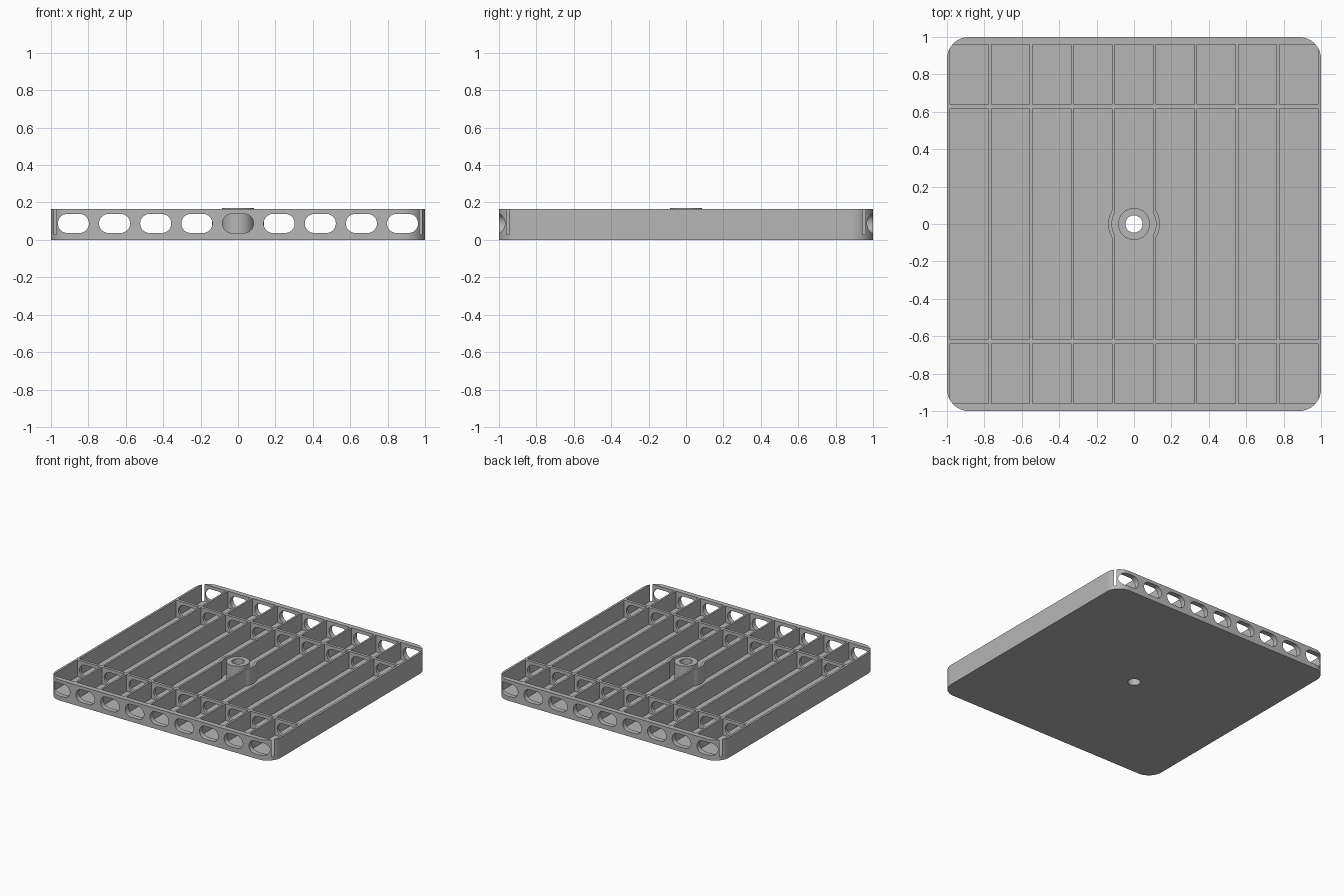
import bpy, bmesh
from math import sin, cos, pi, sqrt, atan2

if "Cube" in bpy.data.objects:
    bpy.data.objects.remove(bpy.data.objects["Cube"], do_unlink=True)

HEIGHT, FLOOR, BOSS_TOP = 0.165, 0.03, 0.171
PITCH, HALF_CELL = 0.22, 0.1025
ROWS = [(-0.96, -0.64), (-0.617, 0.617), (0.64, 0.96)]
COLUMNS = [i * PITCH for i in range(-4, 5)]
BOSS_R, BORE_R, BULGE_IN, BULGE_OUT = 0.085, 0.046, 0.118, 0.138

grey = bpy.data.materials.new("matte grey")
grey.use_nodes = True
colour = (0.47, 0.47, 0.47, 1)
grey.diffuse_color = colour
grey.node_tree.nodes["Principled BSDF"].inputs["Base Color"].default_value = colour


def arc(cx, cy, r, a0, a1, steps):
    return [(cx + r * cos(a0 + (a1 - a0) * i / steps),
             cy + r * sin(a0 + (a1 - a0) * i / steps)) for i in range(steps + 1)]


def circle(r):
    return arc(0, 0, r, 0, 2 * pi, 64)[:-1]


def rounded_rect(hx, hy, r, steps):
    """Counter-clockwise outline with four round corners."""
    points = []
    for k, (sx, sy) in enumerate([(1, 1), (-1, 1), (-1, -1), (1, -1)]):
        points += arc(sx * (hx - r), sy * (hy - r), r, k * pi / 2, (k + 1) * pi / 2, steps)
    return points


def prism(bm, outline, lo, hi, axis="z"):
    """Extrude a flat outline between two levels along z or y."""
    def place(p, level):
        return (p[0], p[1], level) if axis == "z" else (p[0], level, p[1])
    bottom = [bm.verts.new(place(p, lo)) for p in outline]
    top = [bm.verts.new(place(p, hi)) for p in outline]
    bm.faces.new(bottom[::-1])
    bm.faces.new(top)
    for i in range(len(outline)):
        j = (i + 1) % len(outline)
        bm.faces.new((bottom[i], bottom[j], top[j], top[i]))


def make_object(name, bm):
    bmesh.ops.recalc_face_normals(bm, faces=bm.faces)
    mesh = bpy.data.meshes.new(name)
    bm.to_mesh(mesh)
    bm.free()
    mesh.materials.append(grey)
    obj = bpy.data.objects.new(name, mesh)
    bpy.context.collection.objects.link(obj)
    return obj


def activate(obj):
    bpy.ops.object.select_all(action="DESELECT")
    obj.select_set(True)
    bpy.context.view_layer.objects.active = obj


def cut(target, cutter):
    cutter.hide_render = True
    mod = target.modifiers.new("cut", "BOOLEAN")
    mod.operation = "DIFFERENCE"
    mod.solver = "EXACT"
    mod.object = cutter
    activate(target)
    bpy.ops.object.modifier_apply(modifier=mod.name)


def edge_with_bulge(x, r):
    """Arc along a rib, bulging round the centre, in rising y."""
    a = atan2(sqrt(r * r - x * x), abs(x))
    points = arc(0, 0, r, -a, a, 12)
    return points if x > 0 else [(-px, py) for px, py in points]


def pocket_outline(column, y0, y1, middle):
    x0, x1 = column - HALF_CELL, column + HALF_CELL
    right, left = [], []
    if middle and abs(column) < 0.01:
        right, left = edge_with_bulge(x1, BULGE_IN), edge_with_bulge(x0, BULGE_IN)
    elif middle and abs(column - PITCH) < 0.01:
        left = edge_with_bulge(x0, BULGE_OUT)
    elif middle and abs(column + PITCH) < 0.01:
        right = edge_with_bulge(x1, BULGE_OUT)
    return [(x0, y0), (x1, y0)] + right + [(x1, y1), (x0, y1)] + left[::-1]


# Solid tray block with round corners
bm = bmesh.new()
prism(bm, rounded_rect(1, 1, 0.118, 16), 0, HEIGHT)
tray = make_object("ribbed_tray", bm)

# Open pockets, leaving ribs and walls; the corner ones slit the round corners
bm = bmesh.new()
for row, (y0, y1) in enumerate(ROWS):
    for column in COLUMNS:
        prism(bm, pocket_outline(column, y0, y1, row == 1), FLOOR, HEIGHT + 0.1)
pockets = make_object("pocket_cutter", bm)

# Slots through the end walls and cross walls
bm = bmesh.new()
for y in (-0.98, -0.6285, 0.6285, 0.98):
    for column in COLUMNS:
        slot = [(column + px, 0.088 + pz) for px, pz in rounded_rect(0.083, 0.051, 0.0505, 10)]
        prism(bm, slot, y - 0.06, y + 0.06, "y")
slots = make_object("slot_cutter", bm)

# Central boss and its bore
bm = bmesh.new()
prism(bm, circle(BOSS_R), FLOOR - 0.01, BOSS_TOP)
boss = make_object("centre_boss", bm)
bm = bmesh.new()
prism(bm, circle(BORE_R), -0.1, 0.3)
bore = make_object("bore_cutter", bm)

for cutter in (pockets, slots, bore):
    cut(tray, cutter)
cut(boss, bore)
for cutter in (pockets, slots, bore):
    bpy.data.objects.remove(cutter, do_unlink=True)

for obj in (tray, boss):
    activate(obj)
    bpy.ops.object.shade_smooth_by_angle(angle=pi / 6)
